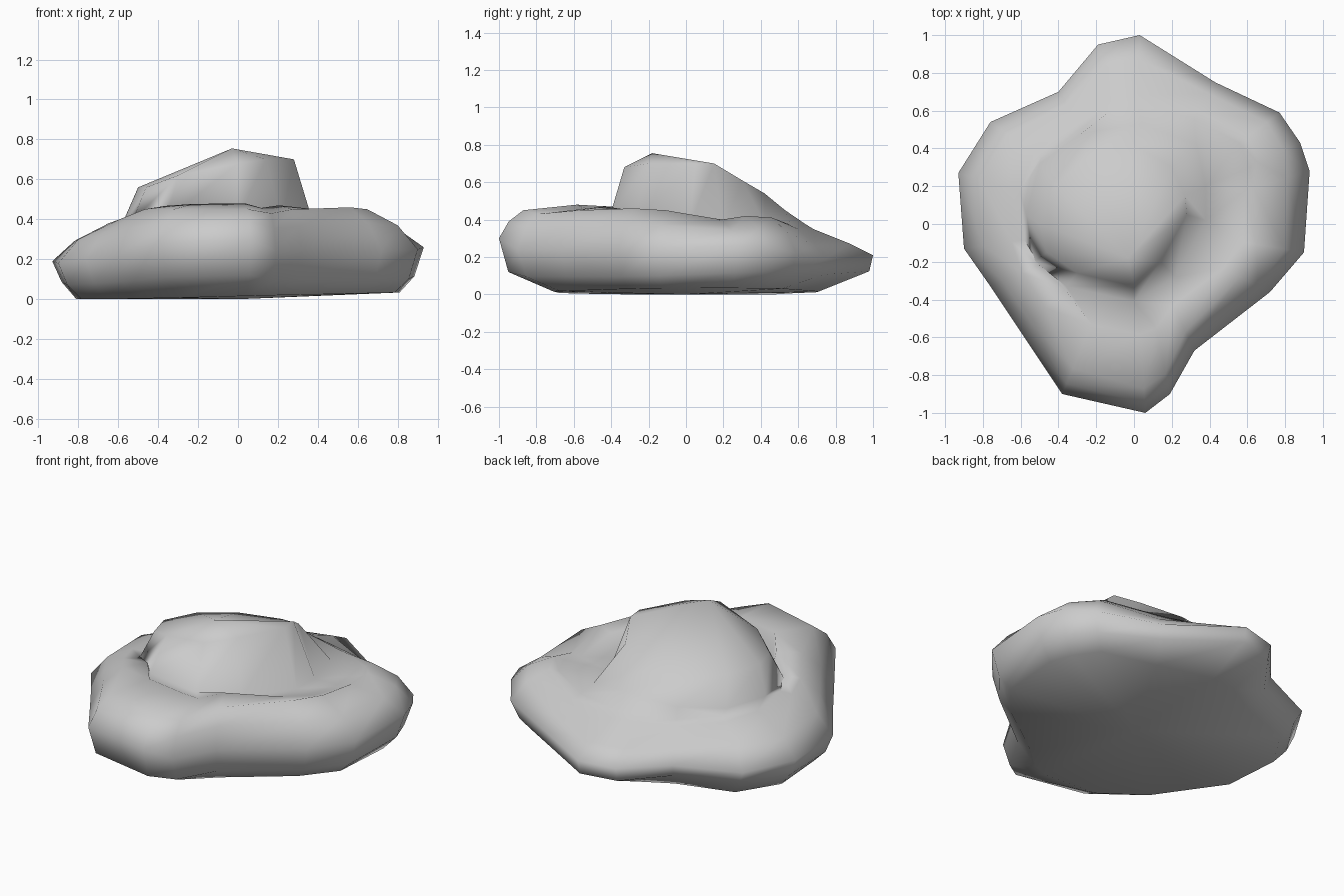
import bpy, bmesh

if "Cube" in bpy.data.objects:
    bpy.data.objects.remove(bpy.data.objects["Cube"])

stone = bpy.data.materials.new("stone grey")
stone.diffuse_color = (0.6, 0.6, 0.6, 1)
stone.use_nodes = True
stone.node_tree.nodes["Principled BSDF"].inputs["Base Color"].default_value = stone.diffuse_color
bm = bmesh.new()


def skin(rings, end, flip=False):
    """Skin a stack of rings; close the last (or first, if flip) with a fan to a point."""
    loops = [[bm.verts.new(p) for p in ring] for ring in rings]
    tip = bm.verts.new(end)
    n = len(loops[0])
    cap = loops[0] if flip else loops[-1]
    for i in range(n):
        j = (i + 1) % n
        for lo, hi in zip(loops, loops[1:]):
            bm.faces.new((lo[i], lo[j], hi[j], hi[i]))
        bm.faces.new((tip, cap[j], cap[i]) if flip else (tip, cap[i], cap[j]))
    rim = loops[-1] if flip else loops[0]
    return [bm.edges.get((rim[i], rim[(i + 1) % n])) for i in range(n)]


# Wide lower slab: outline x, y, height of widest point, shoulder scale, shoulder height
outline = [
    (0.06, -1.00, .30, .87, .45), (0.19, -0.90, .24, .88, .43),
    (0.32, -0.67, .24, .85, .45), (0.72, -0.36, .24, .78, .46),
    (0.90, -0.15, .25, .72, .45), (0.93, 0.28, .26, .68, .40),
    (0.88, 0.43, .26, .75, .42), (0.77, 0.59, .22, .78, .41),
    (0.43, 0.75, .19, .80, .35), (0.03, 1.00, .21, .68, .35),
    (-0.19, 0.95, .20, .68, .35), (-0.40, 0.70, .18, .76, .33),
    (-0.76, 0.54, .17, .70, .36), (-0.93, 0.27, .19, .70, .36),
    (-0.90, -0.13, .18, .72, .38), (-0.76, -0.33, .20, .78, .40),
    (-0.60, -0.57, .22, .78, .45), (-0.38, -0.90, .28, .85, .45),
]
rings = [[], [], [], [], [], []]
for x, y, zw, s, zs in outline:
    b = .87 - .4 * max(0, abs(y) - .6)          # underside tucks in at the two ends
    m = 1 - (1 - s) * 0.4
    k = s * (.93 - .26 * max(0, -y))            # crest just inside the shoulder
    low = .98 if y > .7 else .95
    rings[0].append((x * b, y * b, max(0, .015 + .02 * x)))
    rings[1].append((x * low, y * low, zw * .4 + .04 * max(0, y)))
    rings[2].append((x, y, zw))
    rings[3].append((x * m, y * m, zw + (zs - zw) * (.6 if y < .7 else .45)))
    rings[4].append((x * s, y * s, zs))
    rings[5].append((x * k, y * k, zs + .03 * abs(y) - .03 * (x > .5)))
crest = skin(rings, (0, 0, 0), flip=True)

# Upper boulder: foot ring in the trough, then shoulder ring and an off-centre peak
foot = [(0, -.41, .41), (.22, -.28, .39), (.38, .02, .37), (.38, .20, .36),
        (.33, .42, .38), (.04, .53, .45), (-.28, .48, .42), (-.50, .32, .41),
        (-.57, .05, .40), (-.53, -.20, .39), (-.36, -.33, .40)]
shoulder = [(0, -.33, .68), (.14, -.20, .70), (.28, .05, .70), (.27, .15, .70),
            (.20, .30, .61), (0, .42, .54), (-.25, .35, .54), (-.42, .20, .55),
            (-.50, 0, .56), (-.46, -.15, .56), (-.30, -.26, .62)]
base = skin([foot, shoulder], (-.03, -.18, .755))

# Join slab and boulder across the trough
bmesh.ops.bridge_loops(bm, edges=crest + base)
bmesh.ops.recalc_face_normals(bm, faces=bm.faces)
mesh = bpy.data.meshes.new("rock")
bm.to_mesh(mesh)
bm.free()
mesh.materials.append(stone)
for f in mesh.polygons:
    f.use_smooth = True
bpy.context.collection.objects.link(bpy.data.objects.new("rock", mesh))
